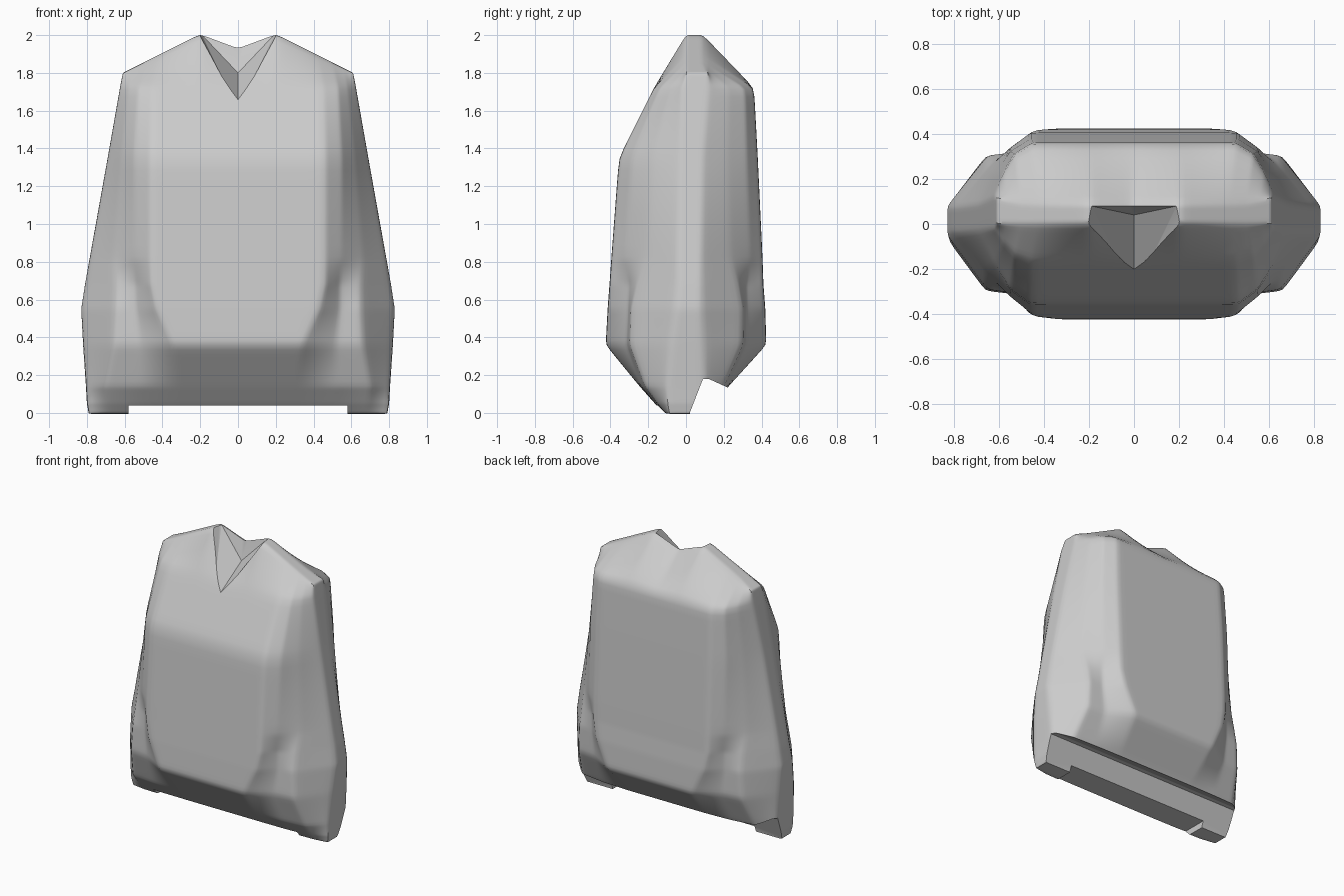
import bpy, bmesh

if "Cube" in bpy.data.objects:
    bpy.data.objects.remove(bpy.data.objects["Cube"])

grey = bpy.data.materials.new("light grey")
grey.diffuse_color = (0.6, 0.6, 0.6, 1)
grey.use_nodes = True
grey.node_tree.nodes["Principled BSDF"].inputs["Base Color"].default_value = grey.diffuse_color


def make(name, bm):
    bmesh.ops.recalc_face_normals(bm, faces=bm.faces[:])
    mesh = bpy.data.meshes.new(name)
    bm.to_mesh(mesh)
    bm.free()
    mesh.materials.append(grey)
    obj = bpy.data.objects.new(name, mesh)
    bpy.context.collection.objects.link(obj)
    return obj


def hull(name, points):
    bm = bmesh.new()
    for p in points:
        bm.verts.new(p)
    bmesh.ops.convex_hull(bm, input=bm.verts[:])
    obj = make(name, bm)
    obj.hide_render = True
    obj.hide_set(True)
    return obj


def section(z, a, c1, c2, w, yf, yb, sf, sb, k1, k2, roof=False):
    """Closed cross-section: flat front and back, shaped corners, side strip."""
    half = [0, min(0.2, a), a, c1, c2, w]
    k = [1, 1, 1, k1, k2, 0]
    xs = [-x for x in half[:0:-1]] + half
    ks = k[:0:-1] + k

    def height(x):
        if not roof:
            return z
        x = abs(x)
        return 1.93 if x < 0.01 else z - max(0, x - 0.2) * 0.5
    front = [(x, sf + (yf - sf) * q, height(x)) for x, q in zip(xs, ks)]
    back = [(x, sb + (yb - sb) * q, height(x)) for x, q in zip(xs, ks)]
    return front + back[::-1]


# Body sections: height, corner x positions, front/back depth, side strip, corner fullness
rings = [
    section(-0.005, .30, .50, .68, .79, -.11, .10, -.09, .06, .95, .8),
    section(0.05, .30, .50, .69, .80, -.165, .16, -.10, .08, .97, .8),
    section(0.14, .31, .52, .70, .805, -.245, .225, -.10, .10, .95, .8),
    section(0.36, .34, .52, .66, .82, -.425, .425, -.08, .09, .68, .63),
    section(0.55, .43, .54, .65, .83, -.415, .42, -.05, .08, .70, .66),
    section(0.68, .46, .54, .65, .81, -.405, .41, -.04, .08, .72, .60),
    section(0.82, .46, .55, .66, .785, -.395, .405, -.04, .08, .80, .48),
    section(1.35, .46, .55, .62, .69, -.355, .38, -.03, .09, .80, .45),
    section(1.72, .45, .53, .58, .625, -.17, .36, -.02, .12, .80, .45),
    section(2.005, .42, .50, .56, .61, .0, .09, .0, .12, .9, .5, roof=True),
]
bm = bmesh.new()
loops = [[bm.verts.new(p) for p in r] for r in rings]
n = len(loops[0])
for lo, hi in zip(loops, loops[1:]):
    for i in range(n):
        j = (i + 1) % n
        bm.faces.new((lo[i], lo[j], hi[j], hi[i]))
for cap in (loops[0], loops[-1]):
    for i in range(n // 2 - 1):
        bm.faces.new((cap[i], cap[i + 1], cap[n - 2 - i], cap[n - 1 - i]))
body = make("body", bm)

sub = body.modifiers.new("divide", 'SUBSURF')
sub.subdivision_type = 'SIMPLE'
sub.levels = sub.render_levels = 3
soft = body.modifiers.new("soften", 'SMOOTH')
soft.factor, soft.iterations = 0.5, 4

# V-shaped notch in the top front
notch = hull("notch_cutter", [
    (0, -.30, 1.60), (-.36, -.30, 2.22), (.36, -.30, 2.22),
    (0, .04, 1.80), (0, .08, 1.93), (-.19, .08, 2.0), (.19, .08, 2.0),
    (-.33, .08, 2.22), (.33, .08, 2.22)])
# Lengthwise groove behind the base, leaving a back lip
groove = hull("groove_cutter", [(x, y, z) for x in (-1, 1) for y, z in (
    (.02, -.1), (.02, .0), (.09, .18), (.12, .18), (.23, .13), (.5, .0), (.5, -.1))])
# Raised middle that leaves two feet
gap = hull("foot_gap_cutter", [(x, y, z) for x in (-.58, .58)
                               for y in (-.5, .5) for z in (-.1, .04)])
for cutter in (notch, groove, gap):
    mod = body.modifiers.new(cutter.name, 'BOOLEAN')
    mod.operation, mod.solver, mod.object = 'DIFFERENCE', 'EXACT', cutter

bpy.ops.object.select_all(action='DESELECT')
body.select_set(True)
bpy.context.view_layer.objects.active = body
for mod in list(body.modifiers):
    bpy.ops.object.modifier_apply(modifier=mod.name)
bpy.ops.object.shade_smooth_by_angle(angle=0.6)
for cutter in (notch, groove, gap):
    bpy.data.objects.remove(cutter)
